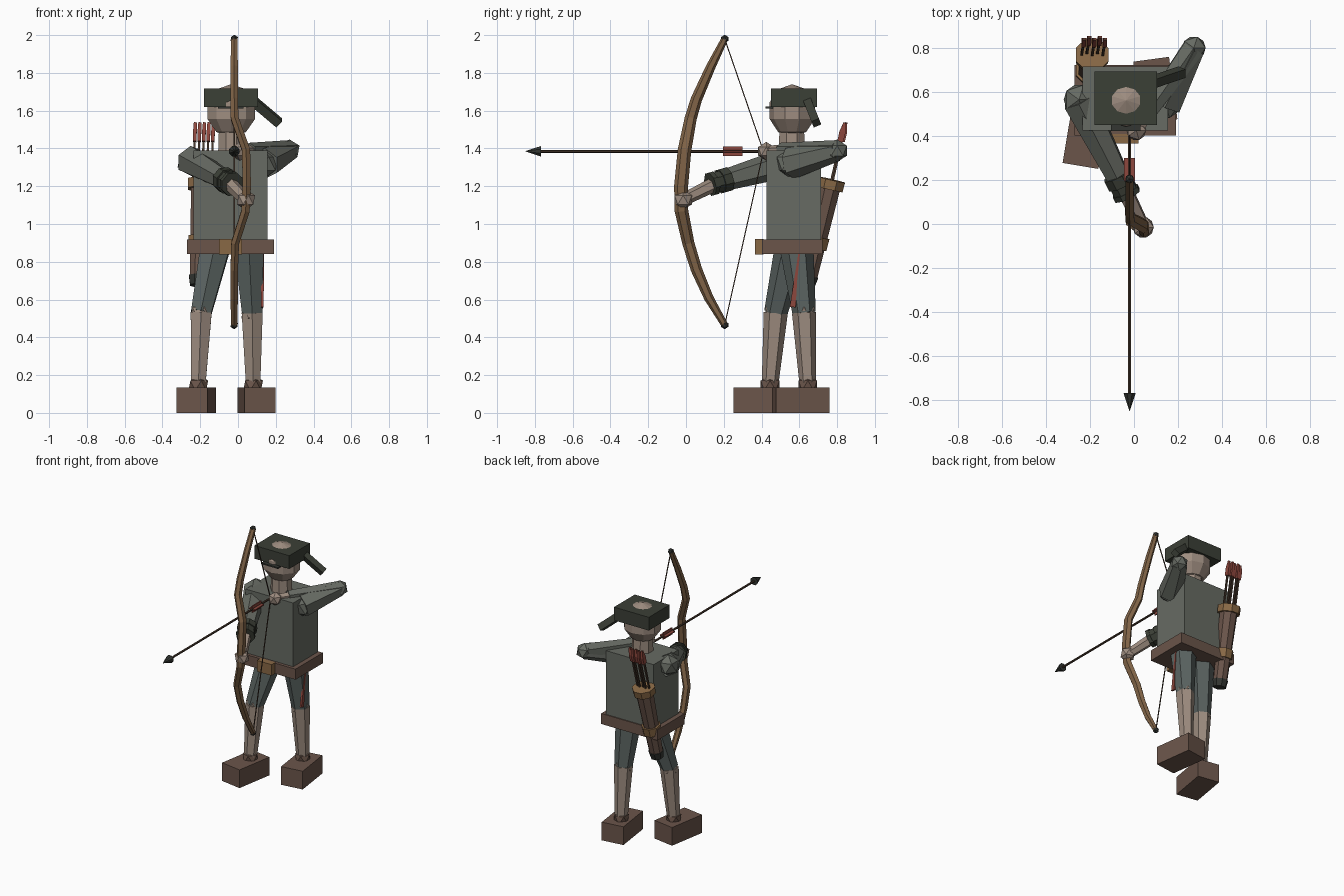
import bpy, bmesh, math
from mathutils import Vector, Matrix

cube = bpy.data.objects.get("Cube")
if cube:
    bpy.data.objects.remove(cube, do_unlink=True)


def material(name, r, g, b):
    m = bpy.data.materials.new(name)
    m.use_nodes = True
    m.diffuse_color = (r, g, b, 1)
    m.node_tree.nodes["Principled BSDF"].inputs["Base Color"].default_value = (r, g, b, 1)
    return m


TUNIC = material("grey_green_cloth", .135, .146, .125)
TROUSER = material("slate_cloth", .105, .128, .122)
HAT = material("dark_green_felt", .044, .05, .037)
SKIN = material("skin", .34, .265, .215)
LEATHER = material("brown_leather", .145, .09, .068)
WOOD = material("bow_wood", .215, .125, .062)
TAN = material("tan_leather", .25, .14, .06)
RED = material("faded_red", .27, .063, .047)
DARK = material("dark_metal", .034, .037, .032)
SHAFT = material("shaft_brown", .065, .04, .026)


def finish(name, bm, mat):
    bmesh.ops.recalc_face_normals(bm, faces=bm.faces)
    me = bpy.data.meshes.new(name)
    bm.to_mesh(me)
    bm.free()
    me.materials.append(mat)
    ob = bpy.data.objects.new(name, me)
    bpy.context.collection.objects.link(ob)
    return ob


def box(name, lo, hi, mat, yaw=0):
    """Box between two corners, turned about its own centre."""
    lo, hi = Vector(lo), Vector(hi)
    bm = bmesh.new()
    bmesh.ops.create_cube(bm, size=1, matrix=Matrix.Translation((lo + hi) / 2)
                          @ Matrix.Rotation(math.radians(yaw), 4, 'Z')
                          @ Matrix.Diagonal((*(hi - lo), 1)))
    return finish(name, bm, mat)


def ball(name, centre, radius, mat):
    bm = bmesh.new()
    bmesh.ops.create_icosphere(bm, subdivisions=1, radius=radius,
                               matrix=Matrix.Translation(centre))
    return finish(name, bm, mat)


def tube(name, pts, radii, mat, sides=6):
    """Sweep a polygon along points; a radius may be a (sideways, across) pair."""
    pts = [Vector(p) for p in pts]
    bm = bmesh.new()
    rings = []
    for i, p in enumerate(pts):
        t = (pts[min(i + 1, len(pts) - 1)] - pts[max(i - 1, 0)]).normalized()
        ref = Vector((0, 0, 1)) if abs(t.x) > .9 else Vector((1, 0, 0))
        n = t.cross(ref).normalized()
        b = n.cross(t)
        r = radii[i]
        rb, rn = r if isinstance(r, tuple) else (r, r)
        angles = [math.tau * (k + .5) / sides for k in range(sides)]
        rings.append([bm.verts.new(p + b * rb * math.cos(a) + n * rn * math.sin(a))
                      for a in angles])
    for r0, r1 in zip(rings, rings[1:]):
        for k in range(sides):
            j = (k + 1) % sides
            bm.faces.new((r0[k], r0[j], r1[j], r1[k]))
    bm.faces.new(rings[0])
    bm.faces.new(rings[-1])
    return finish(name, bm, mat)


# Torso, belt, neck
box("torso", (-.235, .425, .86), (.155, .715, 1.39), TUNIC)
box("belt", (-.27, .402, .84), (.19, .722, .918), LEATHER)
box("belt_buckle", (-.10, .365, .838), (.02, .41, .92), TAN)
tube("neck", [(-.036, .56, 1.37), (-.036, .56, 1.52)], [.075, .07], SKIN, 8)

# Head and hat
bm = bmesh.new()
bmesh.ops.create_uvsphere(bm, u_segments=10, v_segments=5, radius=.14,
                          matrix=Matrix.Translation((-.036, .562, 1.6))
                          @ Matrix.Diagonal((1, .9, 1, 1)))
finish("head", bm, SKIN)
box("hat", (-.18, .45, 1.62), (.105, .693, 1.718), HAT)
box("brow_slot", (-.105, .422, 1.611), (.03, .46, 1.621), DARK)
tube("hat_tail", [(.07, .64, 1.66), (.218, .69, 1.535)], [(.033, .03)] * 2, HAT, 4)

# Legs: hip, knee, ankle for each side, then boot
legs = {
    "right": ((-.12, .56, .88), (-.195, .475, .53), (-.21, .445, .15), (-.22, .405), -9.5),
    "left": ((.058, .585, .88), (.075, .625, .53), (.08, .645, .15), (.097, .607), 7.7),
}
for side, (hip, knee, ankle, foot, yaw) in legs.items():
    tube(side + "_thigh", [hip, knee], [.09, .062], TROUSER)
    ball(side + "_knee", knee, .064, SKIN)
    tube(side + "_shin", [knee, ankle], [.064, .044], SKIN)
    ball(side + "_ankle", (ankle[0], ankle[1], .145), .058, LEATHER)
    fx, fy = foot
    box(side + "_boot", (fx - .082, fy - .143, 0), (fx + .082, fy + .143, .135), LEATHER, yaw)

# Red trouser seam on the left thigh
tube("thigh_seam", [(.128, .565, .56), (.13, .58, .70), (.132, .6, .85)],
     [(.01, .022), (.01, .012), (.01, .006)], RED, 4)

# Bow arm
r_shoulder, r_wrist, r_hand = (-.25, .565, 1.335), Vector((-.055, .18, 1.225)), Vector((.042, -.015, 1.128))
ball("right_shoulder", r_shoulder, .078, TUNIC)
tube("right_sleeve", [r_shoulder, r_wrist], [.082, .055], TUNIC)
axis = (r_wrist - Vector(r_shoulder)).normalized()
for i, (a, b, r) in enumerate([(-.05, .0, .068), (.0, .035, .06), (.035, .06, .066)]):
    tube(f"bracer_band_{i + 1}", [r_wrist + axis * a, r_wrist + axis * b], [r, r], HAT, 8)
tube("right_forearm", [r_wrist, r_hand], [.04, .033], SKIN)
ball("right_hand", r_hand, .054, SKIN)

# Drawing arm
l_shoulder, l_elbow, l_hand = (.14, .55, 1.32), (.272, .80, 1.388), (.01, .425, 1.385)
ball("left_shoulder", l_shoulder, .08, TUNIC)
tube("left_upper_sleeve", [l_shoulder, l_elbow], [.085, .056], TUNIC)
ball("left_elbow", l_elbow, .06, TUNIC)
tube("left_lower_sleeve", [l_elbow, (.06, .5, 1.388)], [.056, .042], TUNIC)
tube("left_wrist", [(.08, .525, 1.387), l_hand], [.033, .03], SKIN)
ball("left_hand", l_hand, .05, SKIN)

# Bow with offset grip, tip caps and string
bow = [(-.02, .205, 1.98), (-.02, .13, 1.83), (-.02, .055, 1.66), (-.018, .025, 1.56),
       (.043, -.008, 1.39), (.046, -.026, 1.2), (.04, -.024, 1.07), (-.015, .012, .9),
       (-.02, .055, .76), (-.02, .12, .61), (-.02, .205, .465)]
tube("bow", bow, [(.02, .018), (.022, .025), (.023, .03), (.024, .032), (.025, .036), (.026, .037),
                  (.025, .036), (.024, .032), (.023, .03), (.022, .025), (.02, .018)], WOOD)
nock = (-.02, .41, 1.385)
for label, tip in (("upper", bow[0]), ("lower", bow[-1])):
    ball(label + "_bow_tip", tip, .022, DARK)
    tube(label + "_string", [tip, nock], [.004, .004], SHAFT, 4)

# Nocked arrow
tube("arrow_shaft", [(-.02, -.8, 1.385), nock], [.008, .008], SHAFT)
tube("arrow_head", [(-.02, -.85, 1.385), (-.02, -.768, 1.385)], [.001, .03], DARK, 8)
box("arrow_vane_upright", (-.024, .195, 1.36), (-.016, .3, 1.41), RED)
box("arrow_vane_level", (-.045, .195, 1.381), (.005, .3, 1.389), RED)

# Quiver along a tilted axis
top, bottom = Vector((-.19, .77, 1.235)), Vector((-.212, .64, .675))


def along(f):
    return bottom.lerp(top, f)


tube("quiver", [along(.05), along(.95)], [.048, .062], LEATHER, 8)
tube("quiver_rim", [along(.91), along(1)], [.078, .08], TAN, 8)
tube("quiver_tip", [along(0), along(.09)], [.045, .054], DARK, 8)
tube("quiver_loop", [along(.35), along(.46)], [.064, .066], TAN, 8)

# Spare arrows
for i in range(5):
    dx = (i - 2) * .024
    shift = Vector((dx, .008 * (i % 2), 0))
    low, mid, high = along(.9) + shift, along(1.36) + shift, along(1.54) + shift
    tube(f"spare_arrow_{i + 1}", [low, high], [.008, .008], SHAFT, 4)
    tube(f"spare_vane_{i + 1}", [mid, along(1.45) + shift, high],
         [(.013, .022), (.014, .024), (.011, .008)], RED, 4)
